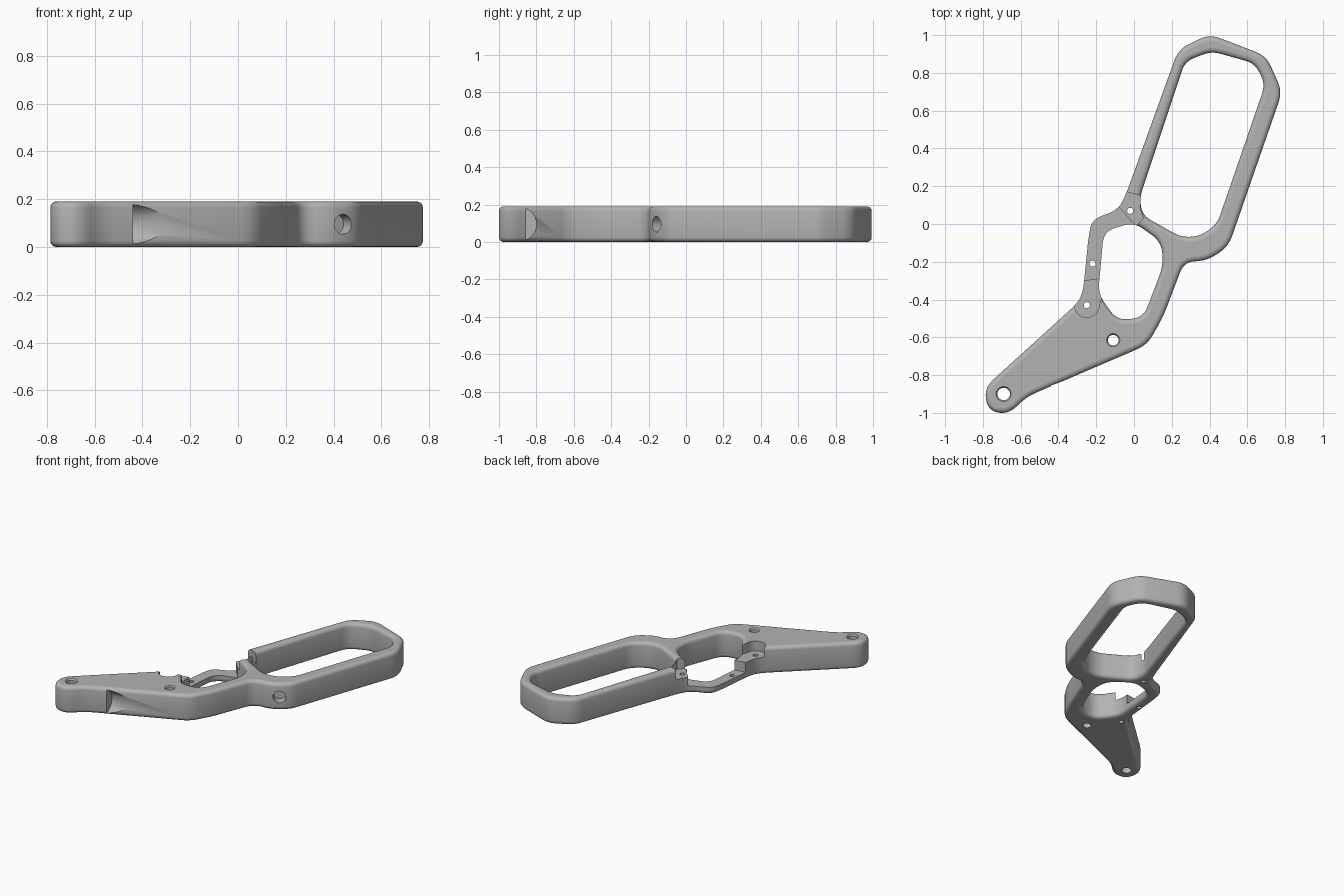
import bpy, bmesh, math
from mathutils import Vector, Matrix

if "Cube" in bpy.data.objects:
    bpy.data.objects.remove(bpy.data.objects["Cube"], do_unlink=True)

HEIGHT = 0.19
BEVEL = 0.025

grey = bpy.data.materials.new("satin_grey")
grey.use_nodes = True
grey.diffuse_color = (0.45, 0.45, 0.45, 1)
grey.node_tree.nodes["Principled BSDF"].inputs["Base Color"].default_value = grey.diffuse_color


def rounded(points, cut, steps=6):
    """Replace each corner of a polygon with a smooth curve."""
    out = []
    for i, p in enumerate(points):
        p = Vector(p)
        before = Vector(points[i - 1]) - p
        after = Vector(points[(i + 1) % len(points)]) - p
        a = p + before.normalized() * min(cut, before.length * 0.48)
        b = p + after.normalized() * min(cut, after.length * 0.48)
        for k in range(steps + 1):
            t = k / steps
            out.append(a.lerp(p, t).lerp(p.lerp(b, t), t))
    return out


def add_loop(curve, points):
    spline = curve.splines.new("POLY")
    spline.points.add(len(points) - 1)
    for sp, p in zip(spline.points, points):
        sp.co = (p.x, p.y, 0, 1)
    spline.use_cyclic_u = True


def mesh_object(name, bm):
    bmesh.ops.recalc_face_normals(bm, faces=bm.faces)
    mesh = bpy.data.meshes.new(name)
    bm.to_mesh(mesh)
    bm.free()
    ob = bpy.data.objects.new(name, mesh)
    bpy.context.collection.objects.link(ob)
    return ob


def prism(points, floor, top=0.3):
    bm = bmesh.new()
    face = bm.faces.new([bm.verts.new((x, y, floor)) for x, y in points])
    side = bmesh.ops.extrude_face_region(bm, geom=[face])["geom"]
    bmesh.ops.translate(bm, vec=(0, 0, top - floor),
                        verts=[v for v in side if isinstance(v, bmesh.types.BMVert)])
    return mesh_object("cutter", bm)


def cylinder(centre, r1, depth, axis=(0, 0, 1), r2=None):
    bm = bmesh.new()
    turn = Vector((0, 0, 1)).rotation_difference(Vector(axis)).to_matrix().to_4x4()
    bmesh.ops.create_cone(bm, cap_ends=True, segments=40, radius1=r1,
                          radius2=r1 if r2 is None else r2, depth=depth,
                          matrix=Matrix.Translation(centre) @ turn)
    return mesh_object("cutter", bm)


def carve(ob, cutter):
    mod = ob.modifiers.new("carve", "BOOLEAN")
    mod.operation = "DIFFERENCE"
    mod.solver = "EXACT"
    mod.object = cutter
    bpy.context.view_layer.objects.active = ob
    bpy.ops.object.modifier_apply(modifier=mod.name)
    bpy.data.objects.remove(cutter, do_unlink=True)


# Outline of the whole lever, then the finger opening and the grip opening
outer = [(-.785, -.86), (-.785, -.95), (-.74, -1), (-.655, -1), (-.57, -.915),
         (.07, -.64), (.155, -.49), (.265, -.2), (.385, -.195), (.5, -.12),
         (.785, .7), (.7, .89), (.4, 1.005), (.235, .925), (-.045, .15),
         (-.085, .075), (-.22, .025), (-.24, -.06), (-.27, -.36), (-.3, -.42)]
finger_opening = [(-.16, -.04), (-.19, -.37), (-.09, -.51), (.05, -.495),
                  (.155, -.22), (.145, -.095), (0, .01)]
grip_opening = [(.03, .14), (.045, .045), (.25, -.07), (.35, -.065), (.44, 0),
                (.695, .74), (.64, .85), (.41, .915), (.27, .86)]

curve = bpy.data.curves.new("lever_frame", "CURVE")
curve.dimensions = "2D"
curve.fill_mode = "BOTH"
curve.extrude = HEIGHT / 2 - BEVEL
curve.bevel_depth = BEVEL
curve.bevel_resolution = 3
curve.offset = -BEVEL
for loop, cut in ((outer, .06), (finger_opening, .06), (grip_opening, .05)):
    add_loop(curve, rounded(loop, cut))
frame = bpy.data.objects.new("lever_frame", curve)
bpy.context.collection.objects.link(frame)
bpy.ops.object.select_all(action="DESELECT")
frame.select_set(True)
bpy.context.view_layer.objects.active = frame
bpy.ops.object.convert(target="MESH")
frame = bpy.context.view_layer.objects.active

# Close the seams and stand the frame on the ground
bm = bmesh.new()
bm.from_mesh(frame.data)
bmesh.ops.remove_doubles(bm, verts=bm.verts, dist=0.0002)
bmesh.ops.translate(bm, verts=bm.verts, vec=(0, 0, HEIGHT / 2))
bmesh.ops.recalc_face_normals(bm, faces=bm.faces)
bm.to_mesh(frame.data)
bm.free()

# Thin bar, with higher steps at both of its ends
carve(frame, prism([(-.35, -.31), (-.12, -.28), (-.12, -.1), (0, 0),
                    (-.08, .09), (-.15, .15), (-.4, .1)], 0.05))
carve(frame, prism([(-.315, -.43), (-.185, -.43), (-.12, -.25), (-.36, -.25)], 0.12))
carve(frame, cylinder((-.25, -.43, .22), .065, .2))
carve(frame, prism([(-.09, .185), (.04, .148), (.03, .085), (.05, .03),
                    (0, -.02), (-.14, .06)], 0.115))

# Small screw holes, then the two large countersunk holes
for x, y in ((-.02, .07), (-.22, -.21), (-.25, -.43)):
    carve(frame, cylinder((x, y, .1), .016, .4))
for x, y, r in ((-.69, -.9, .033), (-.11, -.615, .028)):
    carve(frame, cylinder((x, y, .1), r, .4))
    carve(frame, cylinder((x, y, HEIGHT), r - .008, .04, r2=r + .022))

# Thumb scoop on the front edge and blind hole in the neck
carve(frame, cylinder((-.24, -.89, HEIGHT / 2), .09, .4, axis=(1, 0, 0)))
carve(frame, cylinder((.44, -.16, HEIGHT / 2), .042, .13, axis=(.52, -.85, 0)))

# Smooth sides with crisp borders round the flat faces
bpy.ops.object.select_all(action="DESELECT")
frame.select_set(True)
bpy.context.view_layer.objects.active = frame
bpy.ops.object.shade_smooth_by_angle(angle=math.radians(32))
bm = bmesh.new()
bm.from_mesh(frame.data)
for edge in bm.edges:
    flat = [abs(f.normal.z) > 0.999 for f in edge.link_faces]
    if any(flat) and not all(flat):
        edge.smooth = False
bm.to_mesh(frame.data)
bm.free()
frame.data.materials.clear()
frame.data.materials.append(grey)
